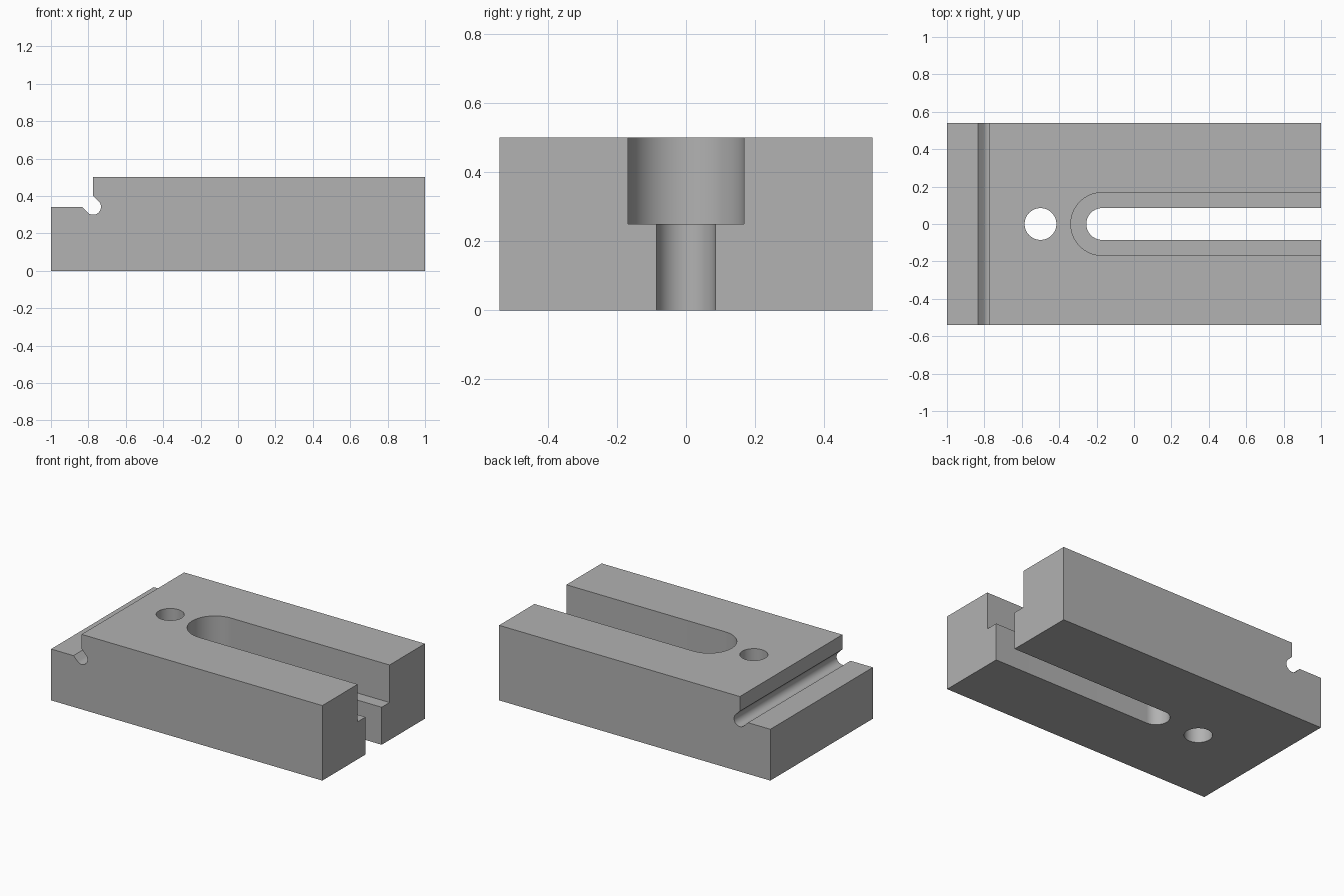
import bpy, bmesh
from math import sin, cos, pi, radians, sqrt

cube = bpy.data.objects.get("Cube")
if cube:
    bpy.data.objects.remove(cube, do_unlink=True)

HALF_WIDTH, HEIGHT = 0.54, 0.5
SLOT_END = -0.17      # centre of the slot's rounded end
HOLE_R = 0.085

steel = bpy.data.materials.new("plain grey")
steel.use_nodes = True
grey = (0.445, 0.445, 0.445, 1)
steel.diffuse_color = grey
steel.node_tree.nodes["Principled BSDF"].inputs["Base Color"].default_value = grey


def arc(cx, cy, r, start, end, steps):
    """Points along an arc, angles in degrees."""
    angles = [radians(start + (end - start) * i / steps) for i in range(steps + 1)]
    return [(cx + r * cos(a), cy + r * sin(a)) for a in angles]


def prism(name, points, direction):
    """Extrude a closed outline of 3D points along a vector."""
    bm = bmesh.new()
    face = bm.faces.new([bm.verts.new(p) for p in points])
    result = bmesh.ops.extrude_face_region(bm, geom=[face])
    moved = [v for v in result["geom"] if isinstance(v, bmesh.types.BMVert)]
    bmesh.ops.translate(bm, verts=moved, vec=direction)
    bmesh.ops.recalc_face_normals(bm, faces=bm.faces)
    mesh = bpy.data.meshes.new(name)
    bm.to_mesh(mesh)
    bm.free()
    obj = bpy.data.objects.new(name, mesh)
    bpy.context.collection.objects.link(obj)
    mesh.materials.append(steel)
    return obj


def cut(target, outline, bottom, top):
    """Cut a vertical pocket with the given plan outline."""
    cutter = prism("pocket_cutter", [(x, y, bottom) for x, y in outline],
                   (0, 0, top - bottom))
    cutter.hide_render = True
    mod = target.modifiers.new("pocket", "BOOLEAN")
    mod.object = cutter
    mod.solver = "EXACT"
    bpy.context.view_layer.objects.active = target
    bpy.ops.object.modifier_apply(modifier=mod.name)
    bpy.data.objects.remove(cutter, do_unlink=True)


def slot(r):
    """Round-ended outline running out past the open end."""
    return arc(SLOT_END, 0, r, 90, 270, 32) + [(1.2, -r), (1.2, r)]


# Block with stepped end and rounded relief groove in the inner corner
step_x, step_z, groove_r = -0.775, 0.342, 0.0425
reach = groove_r * sqrt(2)
profile = [(-1, 0), (1, 0), (1, HEIGHT), (step_x, HEIGHT), (step_x, step_z + reach)]
profile += arc(step_x, step_z, groove_r, 45, -135, 24)
profile += [(step_x - reach, step_z), (-1, step_z)]
block = prism("clamp_block", [(x, -HALF_WIDTH, z) for x, z in profile],
              (0, 2 * HALF_WIDTH, 0))

# Through slot, wider upper counterbore slot and round hole
cut(block, slot(HOLE_R), -0.1, HEIGHT + 0.1)
cut(block, slot(0.168), HEIGHT / 2, HEIGHT + 0.1)
cut(block, arc(-0.5, 0, HOLE_R, 0, 360, 48)[:-1], -0.1, HEIGHT + 0.1)

# Smooth the curved walls, keep the edges sharp
bpy.ops.object.select_all(action="DESELECT")
block.select_set(True)
bpy.context.view_layer.objects.active = block
bpy.ops.object.shade_smooth_by_angle(angle=radians(30))
